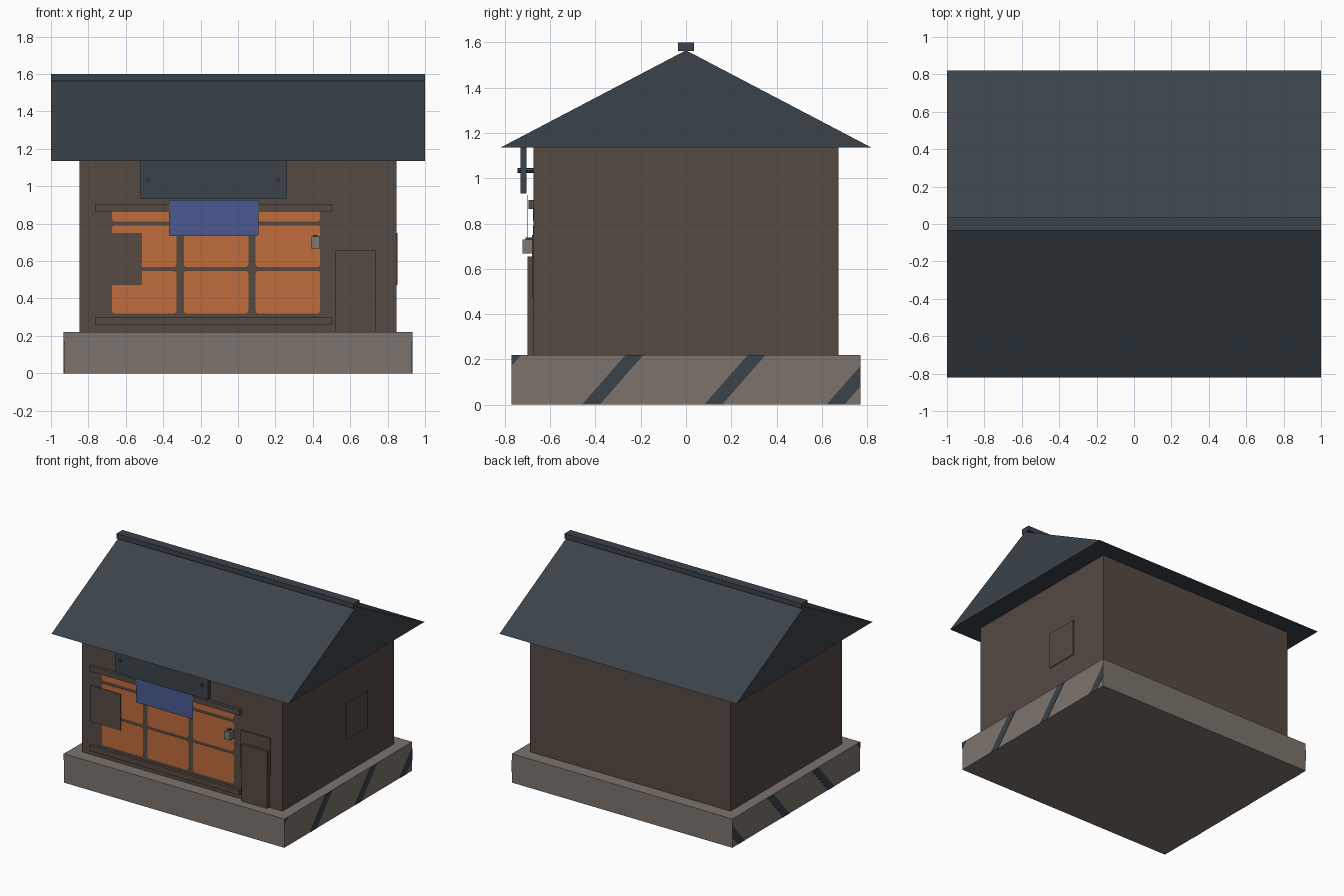
import bpy, bmesh, math
from mathutils import Vector

if "Cube" in bpy.data.objects:
    bpy.data.objects.remove(bpy.data.objects["Cube"])


def material(name, rgb):
    m = bpy.data.materials.new(name)
    m.diffuse_color = (*rgb, 1)
    m.use_nodes = True
    m.node_tree.nodes["Principled BSDF"].inputs["Base Color"].default_value = m.diffuse_color
    return m


WALL = material("brown_wall", (0.091, 0.067, 0.055))
SLATE = material("dark_slate", (0.043, 0.056, 0.068))
STONE = material("warm_stone", (0.204, 0.174, 0.150))
ORANGE = material("orange_glow", (0.527, 0.150, 0.045))
BLUE = material("blue_cloth", (0.069, 0.102, 0.279))
GREY = material("box_grey", (0.205, 0.190, 0.170))


def finish(bm, name, mat):
    bmesh.ops.recalc_face_normals(bm, faces=bm.faces)
    me = bpy.data.meshes.new(name)
    bm.to_mesh(me)
    bm.free()
    me.materials.append(mat)
    ob = bpy.data.objects.new(name, me)
    bpy.context.collection.objects.link(ob)
    return ob


def prism(name, pts, offset, mat, clip_y=None):
    """Extrude a flat polygon by an offset vector, optionally clipped in y."""
    bm = bmesh.new()
    face = bm.faces.new([bm.verts.new(p) for p in pts])
    if clip_y:
        for s in (-1, 1):
            bmesh.ops.bisect_plane(bm, geom=bm.verts[:] + bm.edges[:] + bm.faces[:],
                                   plane_co=(0, s * clip_y, 0), plane_no=(0, s, 0),
                                   clear_outer=True)
    ext = bmesh.ops.extrude_face_region(bm, geom=bm.faces[:], use_keep_orig=True)
    vs = [g for g in ext["geom"] if isinstance(g, bmesh.types.BMVert)]
    bmesh.ops.translate(bm, verts=vs, vec=Vector(offset))
    return finish(bm, name, mat)


def box(name, x, y, z, mat):
    pts = [(x[0], y[0], z[0]), (x[1], y[0], z[0]), (x[1], y[1], z[0]), (x[0], y[1], z[0])]
    return prism(name, pts, (0, 0, z[1] - z[0]), mat)


def rounded_plate(name, x, z, y_front, depth, r, mat):
    """Front-facing plate with small rounded corners."""
    pts = []
    for cx, cz, a0 in ((x[1] - r, z[1] - r, 0), (x[0] + r, z[1] - r, 90),
                       (x[0] + r, z[0] + r, 180), (x[1] - r, z[0] + r, 270)):
        for k in range(3):
            a = math.radians(a0 + 45 * k)
            pts.append((cx + r * math.cos(a), y_front, cz + r * math.sin(a)))
    return prism(name, pts, (0, depth, 0), mat)


# Main masses
box("stone_base", (-0.93, 0.93), (-0.77, 0.77), (0, 0.22), STONE)
box("walls", (-0.847, 0.847), (-0.673, 0.673), (0.22, 1.135), WALL)
prism("gable_roof", [(-1, -0.82, 1.135), (-1, 0.82, 1.135), (-1, 0, 1.565)], (2, 0, 0), SLATE)
box("ridge_cap", (-1, 1), (-0.036, 0.036), (1.563, 1.6), SLATE)

# Diagonal stripes on both ends of the base
for s in (-1, 1):
    for i in range(4):
        y = -1.0 + 0.54 * i
        pts = [(s * 0.93, y, 0), (s * 0.93, y + 0.079, 0),
               (s * 0.93, y + 0.272, 0.22), (s * 0.93, y + 0.193, 0.22)]
        prism("base_stripe", pts, (s * 0.002, 0, 0), SLATE, clip_y=0.77)

# Glowing window panes, three columns by three rows
for x0 in (-0.674, -0.29, 0.094):
    for z in ((0.32, 0.547), (0.567, 0.791), (0.812, 0.872)):
        rounded_plate("window_pane", (x0, x0 + 0.345), z, -0.676, 0.004, 0.014, ORANGE)

# Beams above and below the window
for z in ((0.865, 0.905), (0.257, 0.298)):
    box("window_beam", (-0.765, 0.5), (-0.696, -0.67), z, WALL)

# Thin wall plates: two in front, one on the right side
for x in ((-0.77, -0.513), (0.5, 0.745)):
    box("front_plate", x, (-0.681, -0.672), (0.472, 0.75), WALL)
box("side_plate", (0.845, 0.853), (0.09, 0.35), (0.472, 0.75), WALL)

# Door
box("door", (0.52, 0.735), (-0.70, -0.67), (0.22, 0.655), WALL)

# Hanging cloth
rounded_plate("door_cloth", (-0.37, 0.11), (0.735, 0.926), -0.70, 0.002, 0.008, BLUE)

# Sign board with its two mounting rods
box("sign_board", (-0.522, 0.26), (-0.731, -0.705), (0.933, 1.135), SLATE)
for x in (-0.482, 0.214):
    pts = [(x + 0.011 * math.cos(k * math.pi / 4), -0.745,
            1.035 + 0.011 * math.sin(k * math.pi / 4)) for k in range(8)]
    prism("sign_rod", pts, (0, 0.075, 0), SLATE)

# Small wall box with cap
box("wall_box", (0.39, 0.438), (-0.723, -0.67), (0.668, 0.73), GREY)
box("wall_box_cap", (0.402, 0.424), (-0.708, -0.672), (0.73, 0.738), SLATE)
